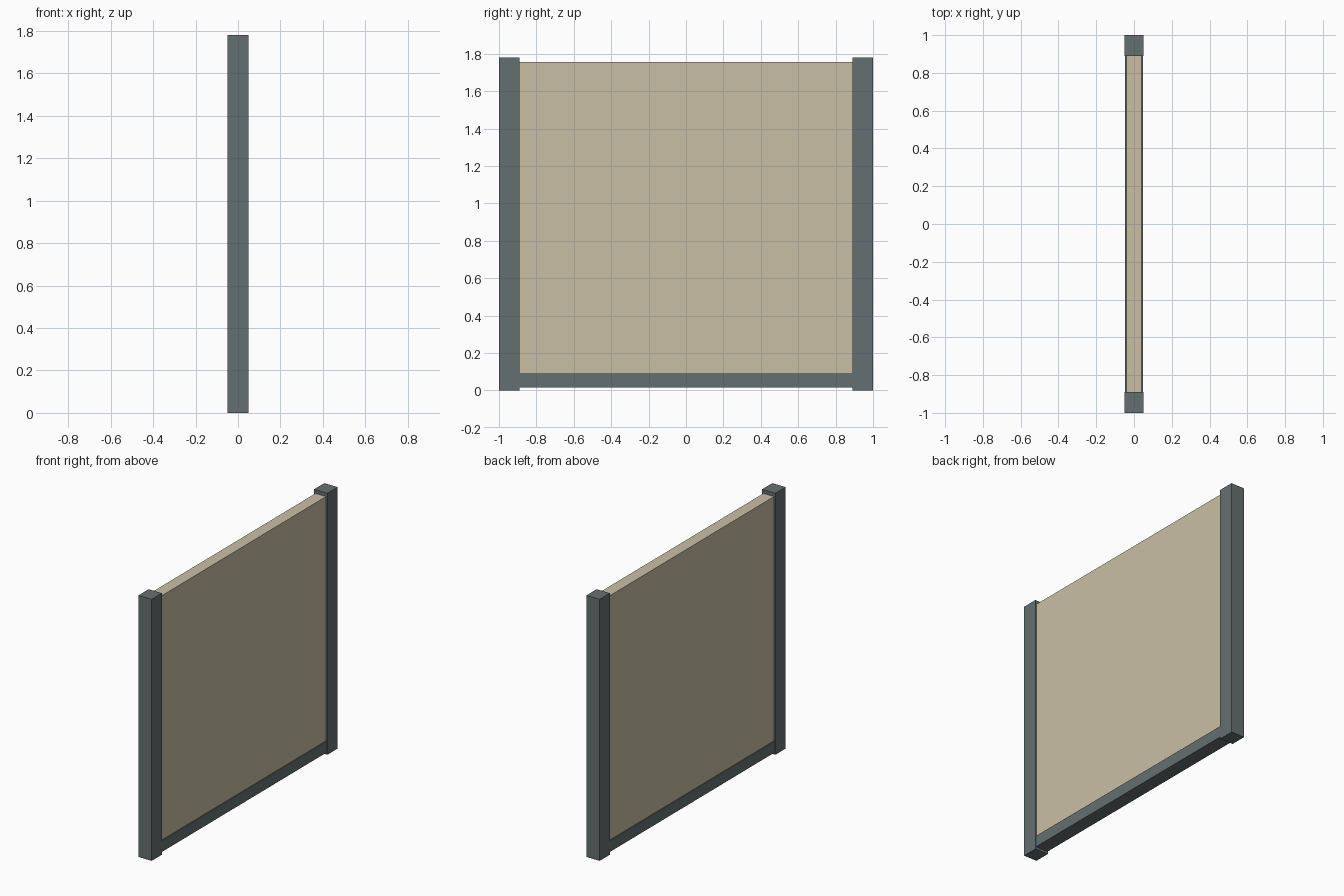
import bpy

if "Cube" in bpy.data.objects:
    bpy.data.objects.remove(bpy.data.objects["Cube"])


def material(name, rgb):
    m = bpy.data.materials.new(name)
    m.diffuse_color = (*rgb, 1)
    m.use_nodes = True
    m.node_tree.nodes["Principled BSDF"].inputs["Base Color"].default_value = m.diffuse_color
    return m


def box(name, lo, hi, mat):
    bpy.ops.mesh.primitive_cube_add(size=1, location=[(a + b) / 2 for a, b in zip(lo, hi)])
    ob = bpy.context.object
    ob.name = name
    ob.scale = [b - a for a, b in zip(lo, hi)]
    bpy.ops.object.transform_apply(location=False, rotation=False, scale=True)
    ob.data.materials.append(mat)
    return ob


frame = material("dark_frame", (0.13, 0.16, 0.16))
cream = material("cream_panel", (0.59, 0.52, 0.38))

# Upright posts at both ends
for side, y in (("front", -0.945), ("back", 0.945)):
    box(side + "_post", (-0.05, y - 0.055, 0), (0.05, y + 0.055, 1.78), frame)

# Bottom rail just clear of the ground
box("bottom_rail", (-0.047, -0.89, 0.016), (0.047, 0.89, 0.093), frame)

# Infill panel standing on the rail, slightly below the post tops
box("infill_panel", (-0.04, -0.89, 0.093), (0.04, 0.89, 1.755), cream)
